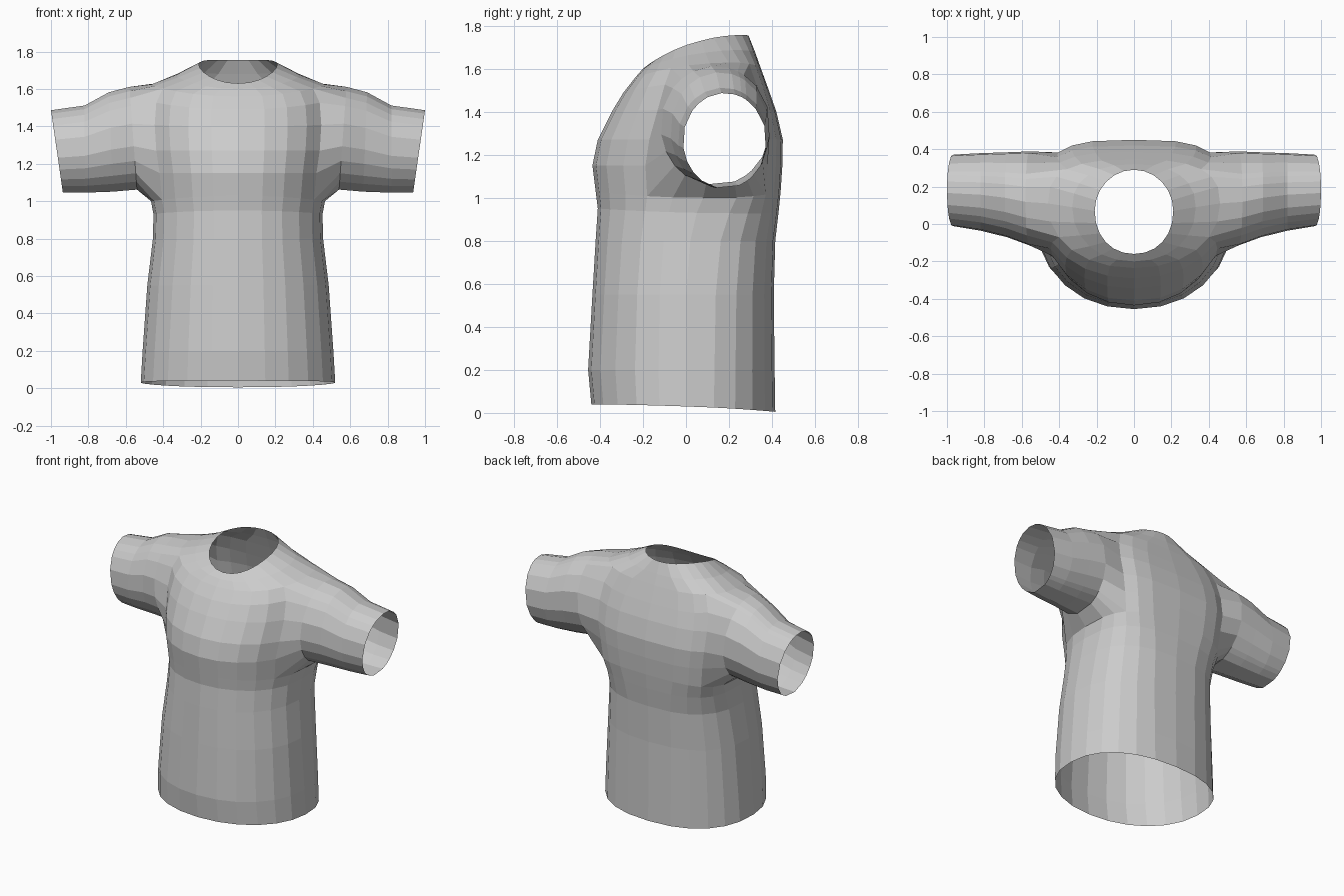
import bpy, bmesh
from math import sin, cos, atan2, radians

if "Cube" in bpy.data.objects:
    bpy.data.objects.remove(bpy.data.objects["Cube"])

# Torso rings, hem to neck:
# half width, front y, side y, back y, front z, side z, back z, back roundness
RINGS = [
    (.52, -.44, .00, .415, .04, .03, .005, .86),
    (.51, -.455, .00, .412, .20, .20, .20, .84),
    (.485, -.435, .00, .408, .55, .55, .55, .80),
    (.455, -.42, .02, .415, .80, .80, .80, .76),
    (.452, -.41, .05, .43, .95, .93, .93, .68),
    (.465, -.42, .08, .44, 1.03, 1.00, 1.03, .62),
    (.48, -.435, .08, .448, 1.15, 1.15, 1.15, .60),
    (.50, -.41, .09, .45, 1.27, 1.27, 1.27, .60),
    (.51, -.345, .10, .42, 1.40, 1.41, 1.40, .62),
    (.50, -.29, .11, .385, 1.49, 1.54, 1.50, .66),
    (.46, -.235, .11, .345, 1.56, 1.625, 1.61, .72),
    (.33, -.20, .09, .32, 1.60, 1.675, 1.68, .85),
    (.21, -.16, .07, .29, 1.63, 1.73, 1.755, 1.0),
]
# Sleeve rings, shoulder to cuff: x, centre y, centre z, radius y, radius z, slant
SLEEVE = [
    (.56, .137, 1.335, .255, .277, .02),
    (.68, .157, 1.315, .230, .268, .01),
    (.82, .172, 1.277, .210, .235, .0),
    (.968, .18, 1.265, .194, .222, .032),
]
SEGS = 12                      # segments from front centre to back centre
C0, C1, R0, R1 = 4, 9, 5, 10   # armhole columns and rows


def torso_point(ring, i):
    w, yf, ys, yb, zf, zs, zb, round_back = ring
    a = radians(-90 + 180 * i / SEGS)
    s, c = sin(a), max(cos(a), 0)
    p = .94 if s < 0 else round_back
    if i in (0, SEGS):
        c = 0
    depth = (ys - yf) if s < 0 else (yb - ys)
    y = ys + depth * abs(s) ** p * (1 if s > 0 else -1)
    z = zs + s * (zb - zf) / 2 + s * s * ((zf + zb) / 2 - zs)
    return (w * c ** p, y, z)


bm = bmesh.new()

# Half torso, leaving the armhole open
grid = [[bm.verts.new(torso_point(r, i)) for i in range(SEGS + 1)] for r in RINGS]
for r in range(len(RINGS) - 1):
    for i in range(SEGS):
        if not (C0 <= i < C1 and R0 <= r < R1):
            bm.faces.new((grid[r][i], grid[r][i + 1], grid[r + 1][i + 1], grid[r + 1][i]))

# Armhole edge in order
loop = [grid[R0][i] for i in range(C0, C1)]
loop += [grid[r][C1] for r in range(R0, R1)]
loop += [grid[R1][i] for i in range(C1, C0, -1)]
loop += [grid[r][C0] for r in range(R1, R0, -1)]

# Sleeve grown out of the armhole
angles = [atan2((v.co.z - 1.32) / .29, (v.co.y - .13) / .26) for v in loop]
n = len(loop)
prev = loop
for x, cy, cz, ry, rz, slant in SLEEVE:
    ring = [bm.verts.new((x + slant * sin(a), cy + ry * cos(a), cz + rz * sin(a))) for a in angles]
    for k in range(n):
        j = (k + 1) % n
        bm.faces.new((prev[k], prev[j], ring[j], ring[k]))
    prev = ring

bmesh.ops.recalc_face_normals(bm, faces=bm.faces)
mesh = bpy.data.meshes.new("shirt")
bm.to_mesh(mesh)
bm.free()
shirt = bpy.data.objects.new("shirt", mesh)
bpy.context.collection.objects.link(shirt)

# Other half
mirror = shirt.modifiers.new("mirror", 'MIRROR')
mirror.use_clip = True
mirror.merge_threshold = .001
